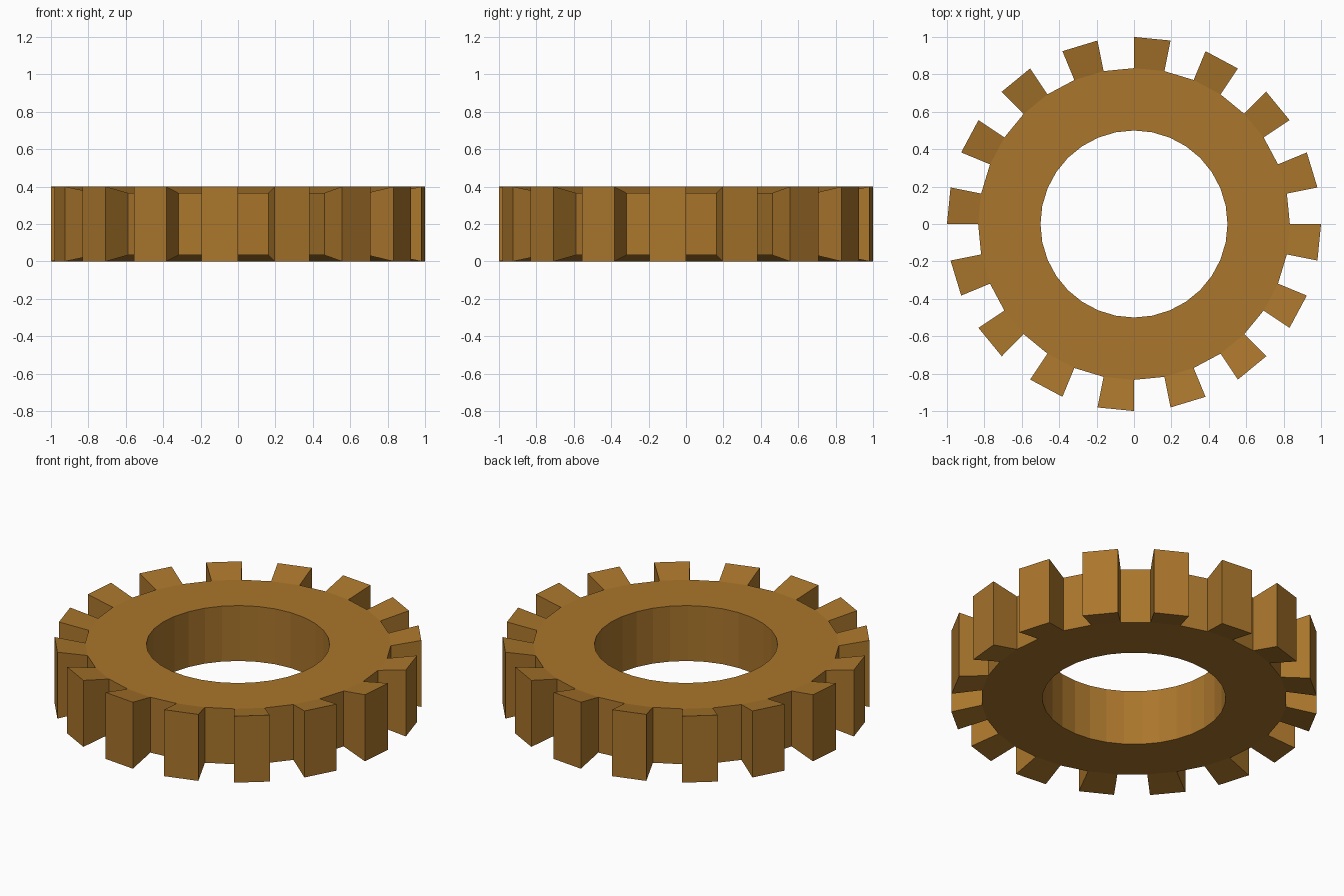
import bpy, bmesh
from math import sin, cos, tau, pi

if "Cube" in bpy.data.objects:
    bpy.data.objects.remove(bpy.data.objects["Cube"])

SIDES = 32            # 16 teeth and 16 gaps
R_OUT, R_HOLE = 1 / 1.2, 0.5
HALF = 0.2 / 1.2      # half thickness of the ring body
FLARE = 1.2           # tooth tips flare outward and in height

bm = bmesh.new()


def ring(radius, z):
    angles = [pi / 2 - tau * i / SIDES for i in range(SIDES)]
    return [bm.verts.new((radius * cos(a), radius * sin(a), z)) for a in angles]


# Ring body: square cross-section swept around the axis
loops = [ring(R_OUT, -HALF), ring(R_OUT, HALF), ring(R_HOLE, HALF), ring(R_HOLE, -HALF)]
outer = []
for s in range(4):
    a, b = loops[s], loops[(s + 1) % 4]
    for i in range(SIDES):
        j = (i + 1) % SIDES
        f = bm.faces.new((a[i], a[j], b[j], b[i]))
        if s == 0:
            outer.append(f)

# Teeth: extrude every other outer face and flare it from the centre
res = bmesh.ops.extrude_discrete_faces(bm, faces=outer[::2])
for f in res["faces"]:
    for v in f.verts:
        v.co *= FLARE

bmesh.ops.translate(bm, verts=bm.verts, vec=(0, 0, 0.2))
bmesh.ops.recalc_face_normals(bm, faces=bm.faces)

mesh = bpy.data.meshes.new("gear_ring")
bm.to_mesh(mesh)
bm.free()
gear = bpy.data.objects.new("gear_ring", mesh)
bpy.context.collection.objects.link(gear)

# Bronze colour
mat = bpy.data.materials.new("bronze")
mat.diffuse_color = (0.40, 0.18, 0.025, 1)
mat.use_nodes = True
mat.node_tree.nodes["Principled BSDF"].inputs["Base Color"].default_value = mat.diffuse_color
mesh.materials.append(mat)
